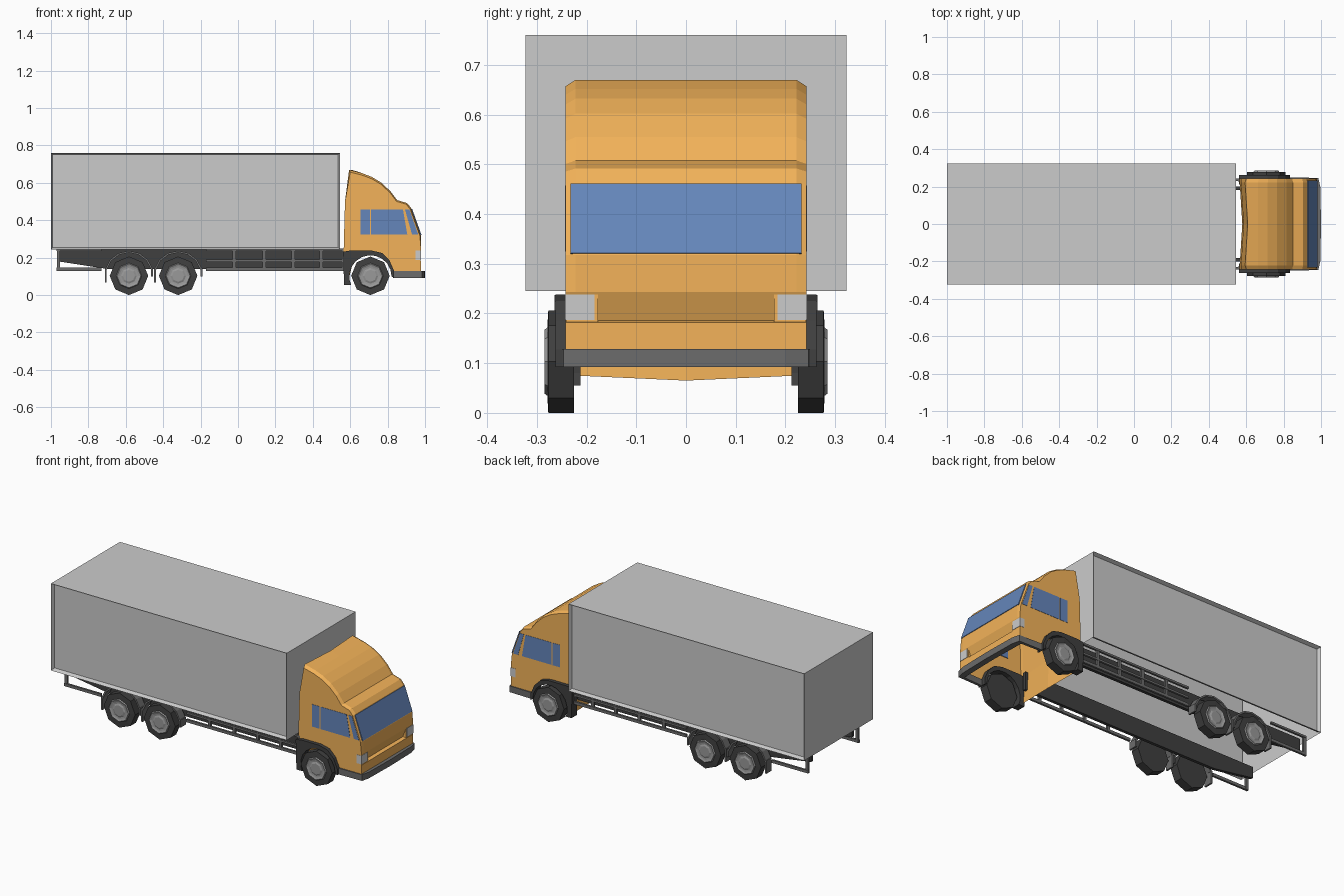
import bpy, bmesh
from math import sin, cos, pi, radians

if "Cube" in bpy.data.objects:
    bpy.data.objects.remove(bpy.data.objects["Cube"])

COLORS = {"orange": (0.9, 0.45, 0.1), "glass": (0.13, 0.24, 0.5), "black": (0.05, 0.05, 0.05),
          "dark": (0.15, 0.15, 0.15), "rim": (0.32, 0.32, 0.32)}
MATS = {}
for n, c in COLORS.items():
    MATS[n] = bpy.data.materials.new(n)
    MATS[n].diffuse_color = (*c, 1)


def finish(name, bm, mat=None, mirror=True):
    bmesh.ops.recalc_face_normals(bm, faces=bm.faces)
    me = bpy.data.meshes.new(name)
    bm.to_mesh(me)
    bm.free()
    ob = bpy.data.objects.new(name, me)
    bpy.context.collection.objects.link(ob)
    if mat:
        me.materials.append(MATS[mat])
    if mirror:
        ob.modifiers.new("mirror", "MIRROR").use_axis = (False, True, False)
    return ob


def add_prism(bm, poly, a, b, axis="y"):
    """Extrude a 2D outline (x,z along y, or x,y along z)."""
    put = (lambda p, t: (p[0], t, p[1])) if axis == "y" else (lambda p, t: (p[0], p[1], t))
    A = [bm.verts.new(put(p, a)) for p in poly]
    B = [bm.verts.new(put(p, b)) for p in poly]
    bm.faces.new(A)
    bm.faces.new(B[::-1])
    for i in range(len(poly)):
        j = (i + 1) % len(poly)
        bm.faces.new((A[i], A[j], B[j], B[i]))


def prism(name, poly, a, b, mat=None, mirror=True, axis="y"):
    bm = bmesh.new()
    add_prism(bm, poly, a, b, axis)
    return finish(name, bm, mat, mirror)


def rect(x0, x1, z0, z1):
    return [(x0, z0), (x1, z0), (x1, z1), (x0, z1)]


def lathe(name, profile, cx, cz, mat, n=8):
    """Spin (radius, y) points round the wheel axis."""
    bm = bmesh.new()
    rings = [[bm.verts.new((cx + r * sin(2 * pi * k / n), y, cz + r * cos(2 * pi * k / n)))
              for k in range(n)] for r, y in profile]
    for R, S in zip(rings, rings[1:]):
        for k in range(n):
            bm.faces.new((R[k], R[(k + 1) % n], S[(k + 1) % n], S[k]))
    bm.faces.new(rings[0])
    bm.faces.new(rings[-1])
    return finish(name, bm, mat)


# cargo box: shell open underneath, with framed recessed side panels
bm = bmesh.new()
bmesh.ops.create_cube(bm, size=1)
for v in bm.verts:
    v.co = (-0.2275 + v.co.x * 1.545, v.co.y * 0.646, 0.5025 + v.co.z * 0.515)
bmesh.ops.recalc_face_normals(bm, faces=bm.faces)
bm.normal_update()
bmesh.ops.delete(bm, geom=[f for f in bm.faces if f.normal.z < -0.5], context="FACES_ONLY")
for f in [f for f in bm.faces if abs(f.normal.y) > 0.5]:
    bmesh.ops.inset_region(bm, faces=[f], thickness=0.013, depth=-0.022, use_boundary=True)
finish("cargo_box", bm, None, False)

# cab shell: side profile lofted across the width, open underneath
prof = [(0.979, 0.128), (0.979, 0.182), (0.957, 0.186), (0.979, 0.243), (0.979, 0.318),
        (0.926, 0.465), (0.904, 0.492), (0.85, 0.508), (0.815, 0.555), (0.765, 0.602),
        (0.715, 0.632), (0.663, 0.652), (0.594, 0.67), (0.572, 0.5), (0.565, 0.24), (0.572, 0.075)]
arch = [(0.59, 0.075), (0.62, 0.2), (0.71, 0.225), (0.79, 0.2), (0.83, 0.128)]
bm = bmesh.new()
cols = []
for y in (-0.242, -0.222, 0, 0.222, 0.242):
    col = []
    for i, (x, z) in enumerate(prof):
        if abs(y) > 0.23 and 4 <= i <= 12:
            x, z = 0.77 + (x - 0.77) * 0.966, 0.3 + (z - 0.3) * 0.966
        if y == 0 and i >= 12:
            x += 0.014
            z -= 0.01 if i == 15 else 0
        col.append(bm.verts.new((x, y, z)))
    cols.append(col)
for A, B in zip(cols, cols[1:]):
    for i in range(len(prof) - 1):
        bm.faces.new((A[i], A[i + 1], B[i + 1], B[i]))
for col, y in ((cols[0], -0.242), (cols[-1], 0.242)):
    bm.faces.new(col + [bm.verts.new((x, y, z)) for x, z in arch])
finish("cab", bm, "orange", False)

# windows
prism("windscreen", [(0.927, 0.46), (0.931, 0.461), (0.981, 0.322), (0.976, 0.32)],
      -0.232, 0.232, "glass", False)
prism("door_window", [(0.712, 0.325), (0.905, 0.325), (0.882, 0.457), (0.712, 0.457)], 0.238, 0.2435, "glass")
prism("rear_side_window", rect(0.655, 0.705, 0.325, 0.457), 0.238, 0.2435, "glass")
prism("corner_window", [(0.93, 0.325), (0.963, 0.325), (0.917, 0.457), (0.893, 0.457)], 0.238, 0.2435, "glass")

# headlights set in orange surrounds
prism("headlight_surround", rect(0.94, 0.977, 0.182, 0.243), 0.177, 0.2415, "orange")
prism("headlight", rect(0.948, 0.979, 0.187, 0.238), 0.184, 0.2435)

# wrap-round front bumper
prism("front_bumper", [(1.0, 0), (0.996, 0.2), (0.985, 0.246), (0.83, 0.25), (0.83, 0.235),
                       (0.96, 0.23), (0.965, 0)], 0.092, 0.129, "dark", axis="z")

# front wheel arches
WX, WZ = 0.708, 0.1
inner = [(WX + 0.113 * cos(radians(a)), WZ + 0.113 * sin(radians(a))) for a in range(190, -1, -19)]
prism("front_wheel_arch", [(0.567, 0.055), (0.562, 0.232), (0.6, 0.238), (0.715, 0.238), (0.77, 0.225),
                           (0.81, 0.185), (0.835, 0.128), (0.835, 0.092)] + inner[::-1]
      + [(0.605, 0.055)], 0.212, 0.263, "black")

# wheels
for name, x in (("front", WX), ("middle", -0.32), ("rear", -0.583)):
    lathe(name + "_tyre", [(0.062, 0.225), (0.103, 0.225), (0.103, 0.277), (0.07, 0.279)], x, 0.103, "black")
    lathe(name + "_rim", [(0.07, 0.277), (0.064, 0.285), (0.052, 0.281), (0.042, 0.28), (0.032, 0.284)],
          x, 0.103, "rim")

# thin rear mudguards with hanging flaps
for name, x in (("middle", -0.32), ("rear", -0.583)):
    arc = [radians(a) for a in range(15, 166, 25)]
    outline = [(x + r * cos(a), 0.105 + r * sin(a)) for r, s in ((0.132, 1), (0.122, -1)) for a in arc[::s]]
    bm = bmesh.new()
    add_prism(bm, outline, 0.215, 0.265)
    for s in (-1, 1):
        add_prism(bm, rect(x + s * 0.124 - 0.005, x + s * 0.124 + 0.005,
                           0.068 if s < 0 else 0.1, 0.145), 0.215, 0.265)
    finish(name + "_mudguard", bm, "dark")

# chassis rails, tapered at the tail
prism("chassis_rail", [(-0.96, 0.18), (-0.7, 0.14), (0.585, 0.14), (0.585, 0.246), (-0.96, 0.246)],
      0.182, 0.2, "black")

# side guards: horizontal bars and posts
bm = bmesh.new()
for x0, x1, posts in ((-0.97, -0.73, (-0.96,)), (-0.17, 0.575, (-0.02, 0.14, 0.295, 0.445, 0.565))):
    bars = ((0.13, 0.147), (0.236, 0.248)) + (((0.178, 0.19),) if x0 > -0.5 else ())
    for z0, z1 in bars:
        add_prism(bm, rect(x0, x1, z0, z1), 0.23, 0.242)
    for p in posts:
        add_prism(bm, rect(p - 0.009, p + 0.009, 0.131, 0.247), 0.228, 0.24)
finish("side_guard", bm, "dark")

for m in bpy.data.materials:
    if m.users and not m.is_grease_pencil:
        m.use_nodes = True
        m.node_tree.nodes["Principled BSDF"].inputs["Base Color"].default_value = m.diffuse_color
